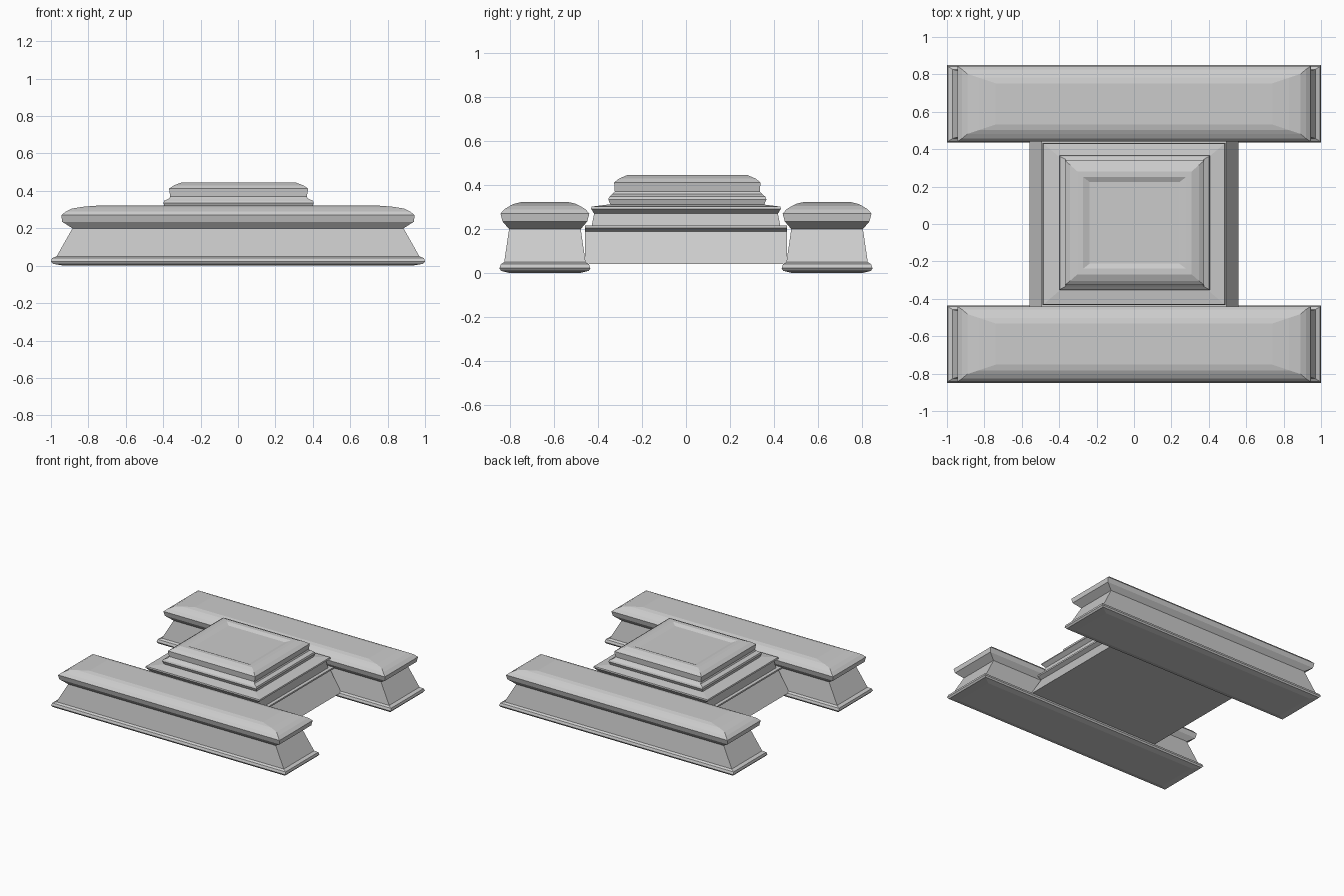
import bpy, bmesh

# Stack of rectangular rings (half x, half y, z) joined into a closed moulding
def moulding(name, rings, cx=0, cy=0):
    bm = bmesh.new()
    loops = []
    for hx, hy, z in rings:
        loops.append([bm.verts.new((cx + sx * hx, cy + sy * hy, z))
                      for sx, sy in ((-1, -1), (1, -1), (1, 1), (-1, 1))])
    for a, b in zip(loops, loops[1:]):
        for i in range(4):
            j = (i + 1) % 4
            bm.faces.new((a[i], a[j], b[j], b[i]))
    bm.faces.new(loops[0][::-1])
    bm.faces.new(loops[-1])
    bmesh.ops.recalc_face_normals(bm, faces=bm.faces)
    me = bpy.data.meshes.new(name)
    bm.to_mesh(me)
    bm.free()
    ob = bpy.data.objects.new(name, me)
    bpy.context.collection.objects.link(ob)
    return ob

# Long side bars with flared foot, waist and rounded cap
bar = [(0.93, 0.16, 0.0), (0.99, 0.2, 0.01), (1.0, 0.207, 0.022),
       (0.995, 0.2, 0.04), (0.97, 0.185, 0.05), (0.885, 0.163, 0.2),
       (0.94, 0.193, 0.235), (0.945, 0.202, 0.27), (0.92, 0.185, 0.29),
       (0.89, 0.16, 0.305), (0.83, 0.14, 0.315), (0.74, 0.11, 0.322)]
for name, side in (("front_bar", -1), ("back_bar", 1)):
    moulding(name, bar, 0, side * 0.642)

# Sloped bridge between the bars
moulding("bridge", [(0.56, 0.46, 0.04), (0.465, 0.46, 0.19),
                    (0.495, 0.46, 0.205), (0.495, 0.46, 0.217)])

# Middle slab with a projecting lip and gently sloped top
moulding("middle_slab", [(0.47, 0.43, 0.21), (0.46, 0.418, 0.27),
                         (0.488, 0.432, 0.292), (0.485, 0.43, 0.302),
                         (0.39, 0.35, 0.312)])

# Stepped pedestal with a shallow recessed top panel
moulding("pedestal", [(0.39, 0.345, 0.30), (0.402, 0.36, 0.335),
                      (0.398, 0.355, 0.347), (0.37, 0.34, 0.36),
                      (0.365, 0.33, 0.37), (0.372, 0.333, 0.412),
                      (0.345, 0.31, 0.43), (0.305, 0.275, 0.445),
                      (0.275, 0.245, 0.445), (0.24, 0.218, 0.432)],
         0.003, 0.006)
